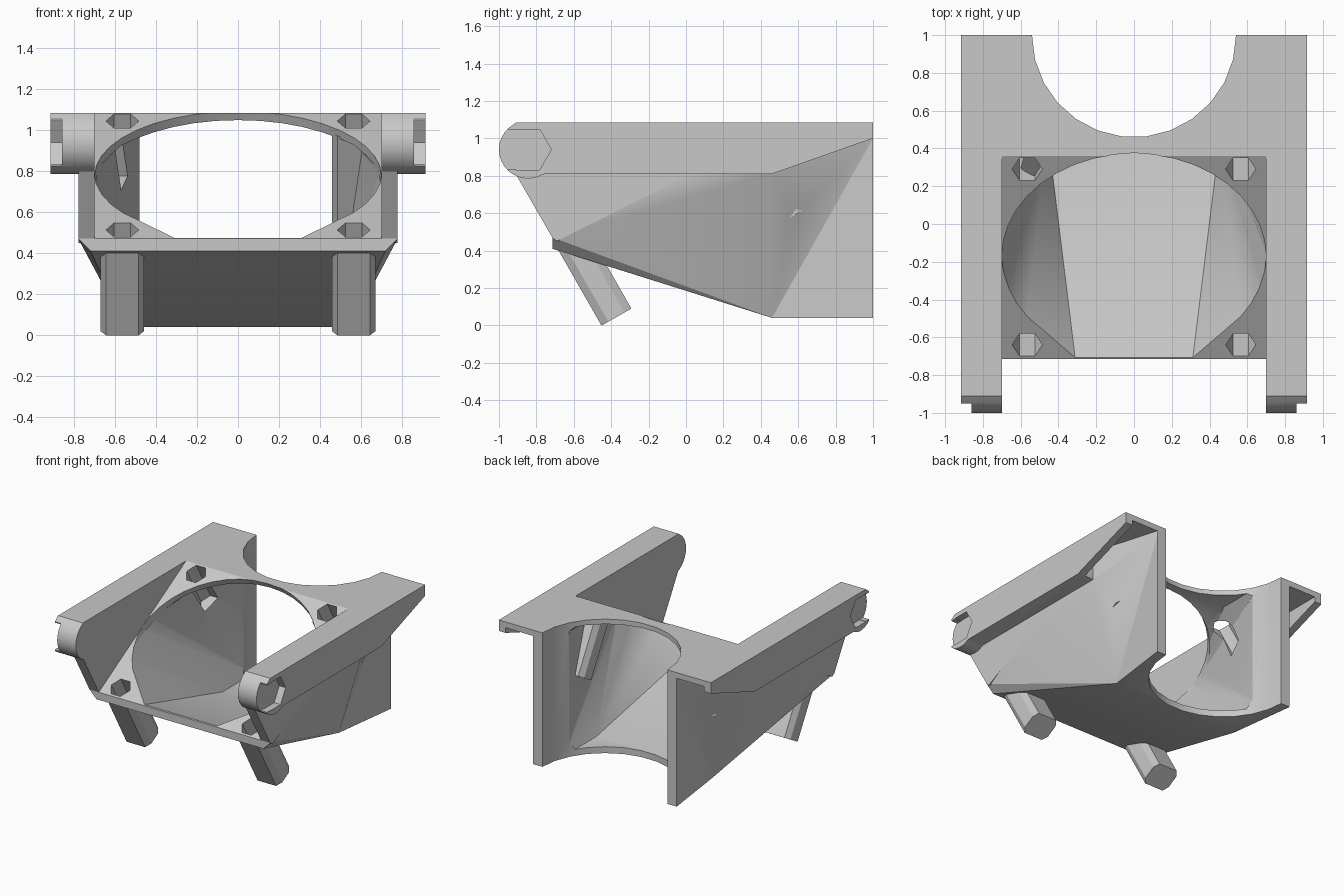
import bpy, bmesh
from math import sin, cos, radians, pi
from mathutils import Vector

if "Cube" in bpy.data.objects:
    bpy.data.objects.remove(bpy.data.objects["Cube"])

grey = bpy.data.materials.new("grey_plastic")
grey.use_nodes = True
grey.diffuse_color = (0.58, 0.58, 0.58, 1)
grey.node_tree.nodes["Principled BSDF"].inputs["Base Color"].default_value = (0.58, 0.58, 0.58, 1)

# Tilted frame of the fan seat
FRONT = Vector((0, -0.715, 0.47))
ALONG = Vector((0, 1.075, 0.615)).normalized()
DOWN = Vector((0, ALONG.z, -ALONG.y))
CENTRE = Vector((0, -0.175, 0.78))
X, Y, Z = Vector((1, 0, 0)), Vector((0, 1, 0)), Vector((0, 0, 1))


def add_object(name, bm):
    bmesh.ops.recalc_face_normals(bm, faces=bm.faces)
    mesh = bpy.data.meshes.new(name)
    bm.to_mesh(mesh)
    bm.free()
    obj = bpy.data.objects.new(name, mesh)
    bpy.context.collection.objects.link(obj)
    mesh.materials.append(grey)
    return obj


def hull(name, points):
    bm = bmesh.new()
    for p in points:
        bm.verts.new(p)
    bmesh.ops.convex_hull(bm, input=bm.verts)
    loose = [v for v in bm.verts if not v.link_faces]
    bmesh.ops.delete(bm, geom=loose, context='VERTS')
    bmesh.ops.dissolve_limit(bm, angle_limit=0.002, verts=bm.verts, edges=bm.edges)
    return add_object(name, bm)


def mirrored_hull(name, half):
    return hull(name, [(s * x, y, z) for x, y, z in half for s in (-1, 1)])


def side_prism(name, profile, x0, x1):
    """Extrude a y-z profile along x."""
    bm = bmesh.new()
    face = bm.faces.new([bm.verts.new((x0, y, z)) for y, z in profile])
    ext = bmesh.ops.extrude_face_region(bm, geom=[face])
    verts = [g for g in ext["geom"] if isinstance(g, bmesh.types.BMVert)]
    bmesh.ops.translate(bm, verts=verts, vec=(x1 - x0, 0, 0))
    return add_object(name, bm)


def box(name, x0, x1, y0, y1, z0, z1):
    return side_prism(name, [(y0, z0), (y1, z0), (y1, z1), (y0, z1)], x0, x1)


def ring(centre, u, v, ru, rv, n):
    return [centre + u * (ru * cos(2 * pi * i / n)) + v * (rv * sin(2 * pi * i / n)) for i in range(n)]


def sweep(name, points, axis, start, end):
    return hull(name, [p + axis * d for p in points for d in (start, end)])


def combine(target, other, operation):
    mod = target.modifiers.new("combine", 'BOOLEAN')
    mod.operation = operation
    mod.solver = 'EXACT'
    mod.object = other
    bpy.ops.object.select_all(action='DESELECT')
    bpy.context.view_layer.objects.active = target
    target.select_set(True)
    bpy.ops.object.modifier_apply(modifier=mod.name)
    bpy.data.objects.remove(other)


# Outer shell: sloped fan seat, narrowing to the bottom corner and the back
corner, back_top = (0.55, 0.46, 0.04), (0.62, 1, 1.0)
body = mirrored_hull("fan_duct", [
    (0.78, -0.715, 0.47), (0.72, -0.715, 0.41), corner, back_top, (0.62, 1, 1.085),
    (0.78, 0.46, 0.81), (0.78, 0.46, 1.085), (0.78, 0.36, 1.085)])
combine(body, mirrored_hull("back_walls", [corner, back_top, (0.62, 1, 0.04), (0.5, 0.46, 0.8)]), 'UNION')

# Top plate
combine(body, box("top_plate", -0.915, 0.915, 0.4, 1, 1.04, 1.085), 'UNION')

# Side cheeks, and arms with rounded front ends and a channel under the back
pivot = Vector((0, -0.845, 0.94))
arc = [(pivot.y + 0.155 * cos(radians(a)), pivot.z + 0.155 * sin(radians(a)))
       for a in range(300, 110, -12)]
arm_profile = [(1, 1.085), (1, 1.0), (0.46, 0.81), (-0.75, 0.81)] + arc + [(-0.91, 1.085)]
cheek_profile = [(-0.715, 0.47), (-0.69, 0.45), (0.4, 1.0), (0.4, 1.085), (-0.9, 1.085), (-0.94, 0.86)]
for s in (-1, 1):
    combine(body, side_prism("cheek", cheek_profile, s * 0.70, s * 0.78), 'UNION')
    arm = side_prism("side_arm", arm_profile, s * 0.70, s * 0.915)
    combine(arm, box("channel", s * 0.60, s * 0.855, 0.47, 1.1, 0.7, 1.04), 'DIFFERENCE')
    combine(body, arm, 'UNION')

# Air passage from the round fan opening to the throat
upper = [p for p in ring(CENTRE, X, ALONG, 0.70, 0.63, 40) if p.y > -0.18]
lower = [p for p in ring(CENTRE, X, ALONG, 0.70, 0.63, 40) if -0.5 < p.y < -0.17]
lower += [FRONT + X * (s * 0.31) for s in (-1, 1)]
throat = [Vector((s * 0.455, y, z)) for s in (-1, 1) for y in (0.46, 0.85) for z in (0.09, 1.045)]
passage = hull("passage", [p + DOWN * 0.05 for p in upper] + [p - DOWN * 0.01 for p in lower] + throat)
combine(body, passage, 'DIFFERENCE')
combine(body, sweep("opening_rim", upper, DOWN, -0.02, 0.06), 'DIFFERENCE')

# Screw pegs with six-sided holes
peg_half = [(0.107, 0.05), (0.08, 0.092)]
for s in (-1, 1):
    for y, z in ((0.29, 1.045), (-0.64, 0.513)):
        c = Vector((s * 0.565, y, z))
        outline = [c + X * (a * u) + ALONG * (b * v) for u, v in peg_half for a in (-1, 1) for b in (-1, 1)]
        combine(body, sweep("screw_peg", outline, DOWN, 0.035, 0.54), 'UNION')
        combine(body, sweep("screw_hole", ring(c, X, ALONG, 0.08, 0.08, 6), DOWN, -0.1, 0.35), 'DIFFERENCE')

# Round recess at the back
combine(body, sweep("back_recess", ring(Y.copy(), X, Y, 0.54, 0.54, 26), Z, -0.2, 1.3), 'DIFFERENCE')

# Six-sided nut pockets, open to the front
for s in (-1, 1):
    combine(body, sweep("nut_pocket", ring(pivot, Y, Z, 0.125, 0.125, 6), X * s, 0.86, 1.0), 'DIFFERENCE')
    combine(body, box("nut_slot", s * 0.86, s * 1.0, -1.1, -0.9, 0.835, 1.045), 'DIFFERENCE')
    combine(body, box("tip_trim", s * 0.86, s * 1.0, -1.1, -0.95, 0.7, 1.2), 'DIFFERENCE')

# Smooth curved walls, keep edges sharp
bpy.ops.object.select_all(action='DESELECT')
bpy.context.view_layer.objects.active = body
body.select_set(True)
bpy.ops.object.shade_smooth_by_angle(angle=radians(25))
